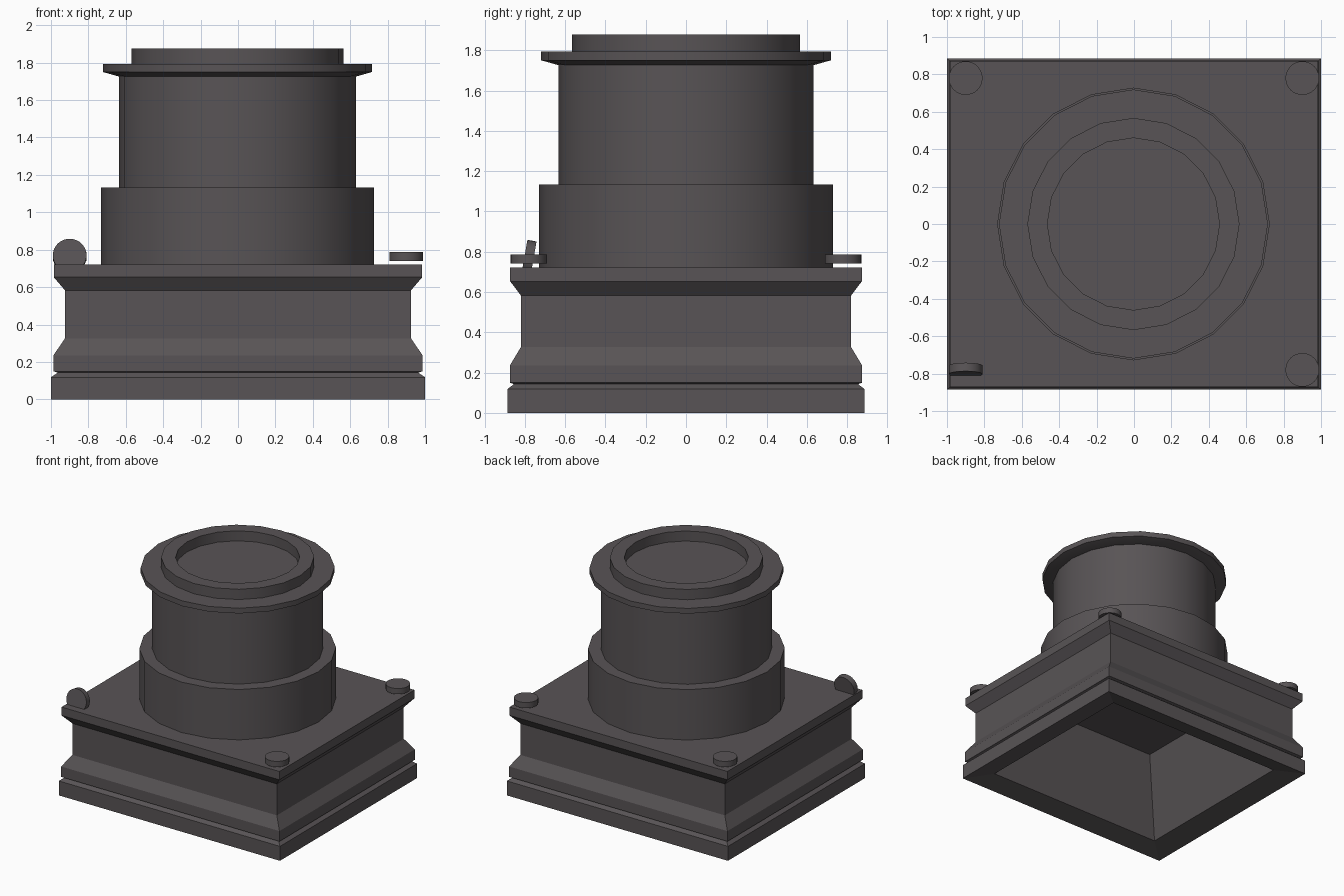
import bpy, bmesh
from math import pi, cos, sin, sqrt, radians

cube = bpy.data.objects.get("Cube")
if cube:
    bpy.data.objects.remove(cube, do_unlink=True)

# One dark warm grey for everything
grey = bpy.data.materials.new("dark_warm_grey")
grey.use_nodes = True
colour = (0.098, 0.088, 0.092, 1.0)
grey.diffuse_color = colour
grey.node_tree.nodes["Principled BSDF"].inputs["Base Color"].default_value = colour
grey.node_tree.nodes["Principled BSDF"].inputs["Roughness"].default_value = 0.8


def loft(name, profile, sides, phase=0.0, sx=1.0, sy=1.0, location=(0, 0, 0), tilt=0.0):
    """Sweep a (radius, height) profile round z and cap both ends."""
    bm = bmesh.new()
    rings = []
    for r, z in profile:
        angles = [phase + 2 * pi * i / sides for i in range(sides)]
        rings.append([bm.verts.new((r * sx * cos(a), r * sy * sin(a), z)) for a in angles])
    for low, high in zip(rings, rings[1:]):
        for i in range(sides):
            j = (i + 1) % sides
            bm.faces.new((low[i], low[j], high[j], high[i]))
    bm.faces.new(rings[0][::-1])
    bm.faces.new(rings[-1])
    bmesh.ops.recalc_face_normals(bm, faces=bm.faces)
    mesh = bpy.data.meshes.new(name)
    bm.to_mesh(mesh)
    bm.free()
    mesh.materials.append(grey)
    obj = bpy.data.objects.new(name, mesh)
    bpy.context.collection.objects.link(obj)
    obj.location = location
    obj.rotation_euler.x = tilt
    if sides > 4:
        bpy.ops.object.select_all(action="DESELECT")
        obj.select_set(True)
        bpy.context.view_layer.objects.active = obj
        bpy.ops.object.shade_smooth_by_angle(angle=radians(30))
    return obj


# Moulded rectangular plinth, hollow underneath: gently sloping rim, tapering inner walls
plinth_profile = [
    (0.625, 0.67), (0.814, 0.038), (1.0, 0.0), (1.0, 0.118), (0.964, 0.143),
    (0.987, 0.15), (0.987, 0.235), (0.925, 0.326), (0.925, 0.583),
    (0.985, 0.653), (0.985, 0.721),
]
loft("plinth", plinth_profile, 4, pi / 4, sqrt(2), sqrt(2) * 0.886)

# Stacked round column
centre = (-0.003, 0, 0)
loft("lower_drum", [(0.729, 0.715), (0.729, 1.133)], 20, location=centre)
loft("upper_drum", [(0.634, 1.125), (0.634, 1.73)], 20, location=centre)
loft("flange", [(0.634, 1.726), (0.719, 1.75), (0.719, 1.793)], 20, location=centre)
loft("top_ring", [(0.567, 1.785), (0.567, 1.877), (0.46, 1.877), (0.46, 1.795)], 20, location=centre)

# Corner discs: three lie flat, one stands leaning
disc = [(0.09, -0.023), (0.09, 0.023)]
for name, x, y in (("front_left", 0.9, -0.78), ("back_left", 0.9, 0.78), ("back_right", -0.9, 0.78)):
    loft(name + "_disc", disc, 32, location=(x, y, 0.764))
loft("front_right_standing_disc", disc, 32, location=(-0.9, -0.78, 0.766), tilt=radians(80))
